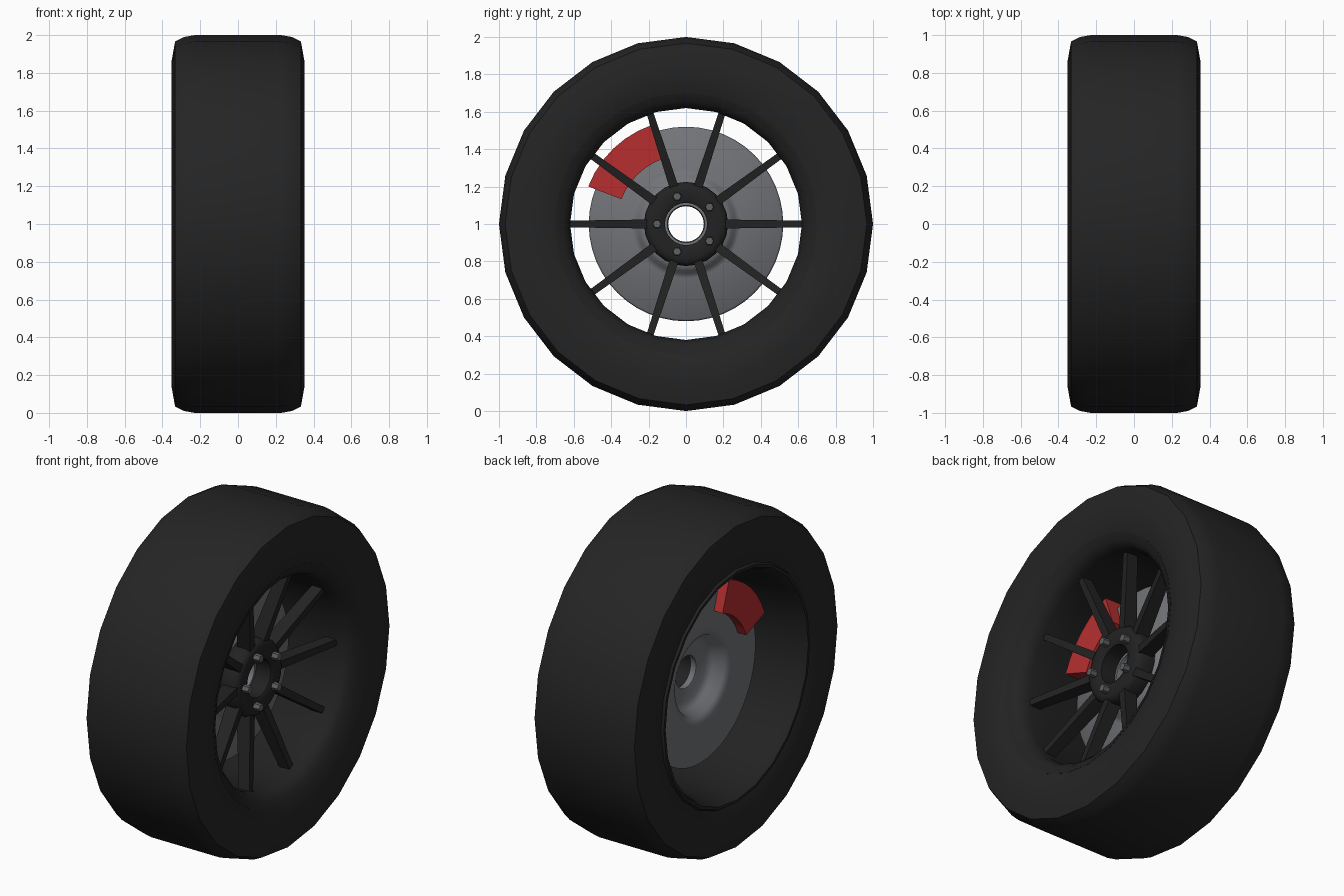
import bpy, bmesh
from math import sin, cos, pi, radians
from mathutils import Matrix, Vector

cube = bpy.data.objects.get("Cube")
if cube:
    bpy.data.objects.remove(cube, do_unlink=True)


def material(name, color):
    m = bpy.data.materials.new(name)
    m.use_nodes = True
    m.diffuse_color = (*color, 1)
    bsdf = next(n for n in m.node_tree.nodes if n.type == 'BSDF_PRINCIPLED')
    bsdf.inputs["Base Color"].default_value = (*color, 1)
    return m


RUBBER = material("rubber black", (0.018, 0.018, 0.018))
ALLOY = material("dark alloy", (0.016, 0.016, 0.016))
STEEL = material("brake steel", (0.17, 0.175, 0.19))
NUT = material("nut grey", (0.11, 0.115, 0.12))
RED = material("caliper red", (0.47, 0.028, 0.03))


def finish(bm, name, mat, smooth=None):
    """Turn a bmesh into an object centred on the axle."""
    bmesh.ops.recalc_face_normals(bm, faces=bm.faces)
    me = bpy.data.meshes.new(name)
    bm.to_mesh(me)
    bm.free()
    me.materials.append(mat)
    if smooth:
        me.shade_smooth()
        me.set_sharp_from_angle(angle=radians(smooth))
    ob = bpy.data.objects.new(name, me)
    ob.location.z = 1
    bpy.context.collection.objects.link(ob)
    return ob


def at(x, r, a):
    return Vector((x, r * cos(a), r * sin(a)))


def lathe(name, profile, mat, sides=24, smooth=50):
    """Revolve a closed (x, radius) profile around the axle."""
    bm = bmesh.new()
    rings = [[bm.verts.new(at(x, r, 2 * pi * i / sides)) for x, r in profile]
             for i in range(sides)]
    n = len(profile)
    for i in range(sides):
        a, b = rings[i], rings[(i + 1) % sides]
        for j in range(n):
            k = (j + 1) % n
            bm.faces.new((a[j], a[k], b[k], b[j]))
    return finish(bm, name, mat, smooth)


# Tyre: half section mirrored across the middle
half = [(0.29, 0.69), (0.325, 0.70), (0.345, 0.76), (0.353, 0.855),
        (0.333, 0.967), (0.285, 0.99), (0.23, 1.0)]
lathe("tyre", half + [(-x, r) for x, r in reversed(half)], RUBBER)

# Rim barrel, narrow at the outer face and wide at the inner lip
lathe("rim_barrel", [(0.327, 0.702), (0.31, 0.66), (0.28, 0.63), (0.23, 0.62),
                     (0.1, 0.625), (-0.25, 0.655), (-0.31, 0.665),
                     (-0.34, 0.68), (-0.34, 0.697), (-0.32, 0.71),
                     (-0.27, 0.70), (0.27, 0.70)], ALLOY)

# Hub with rounded edges and an open bore
lathe("hub", [(0.0, 0.115), (0.0, 0.215), (0.02, 0.225), (0.12, 0.225),
              (0.142, 0.212), (0.15, 0.19), (0.15, 0.13), (0.14, 0.113)], ALLOY)

# Ten tapered spokes
bm = bmesh.new()
for i in range(10):
    turn = Matrix.Rotation(2 * pi * i / 10, 4, 'X')
    ends = []
    for r, w, back, front in ((0.2, 0.024, 0.05, 0.14), (0.635, 0.018, 0.155, 0.225)):
        ends.append([bm.verts.new(turn @ Vector((x, r, z)))
                     for x, z in ((back, -w), (front, -w), (front, w), (back, w))])
    a, b = ends
    bm.faces.new(a)
    bm.faces.new(b)
    for j in range(4):
        k = (j + 1) % 4
        bm.faces.new((a[j], a[k], b[k], b[j]))
finish(bm, "spokes", ALLOY)

# Five hexagonal wheel nuts
bm = bmesh.new()
for i in range(5):
    place = (Matrix.Translation(at(0.165, 0.155, radians(36 + 72 * i)))
             @ Matrix.Rotation(pi / 2, 4, 'Y'))
    bmesh.ops.create_cone(bm, cap_ends=True, segments=6, radius1=0.025,
                          radius2=0.022, depth=0.05, matrix=place)
finish(bm, "wheel_nuts", NUT)

# Brake disc with a hat that steps towards the hub
lathe("brake_disc", [(-0.10, 0.52), (-0.03, 0.52), (-0.02, 0.51), (-0.015, 0.29),
                     (-0.005, 0.265), (0.03, 0.25), (0.04, 0.22), (0.04, 0.10),
                     (0.0, 0.095), (-0.005, 0.11), (-0.01, 0.17), (-0.03, 0.21),
                     (-0.09, 0.235), (-0.105, 0.28)], STEEL, 48, 70)

# Brake caliper: an arc block straddling the disc
bm = bmesh.new()
steps = 6
rows = []
for i in range(steps + 1):
    a = radians(109 + 50 * i / steps)
    rows.append([bm.verts.new(at(x, r, a)) for x, r in
                 ((-0.16, 0.37), (0.05, 0.37), (0.05, 0.56), (-0.16, 0.56))])
bm.faces.new(rows[0])
bm.faces.new(rows[-1])
for a, b in zip(rows, rows[1:]):
    for j in range(4):
        k = (j + 1) % 4
        bm.faces.new((a[j], a[k], b[k], b[j]))
finish(bm, "brake_caliper", RED, 30)
